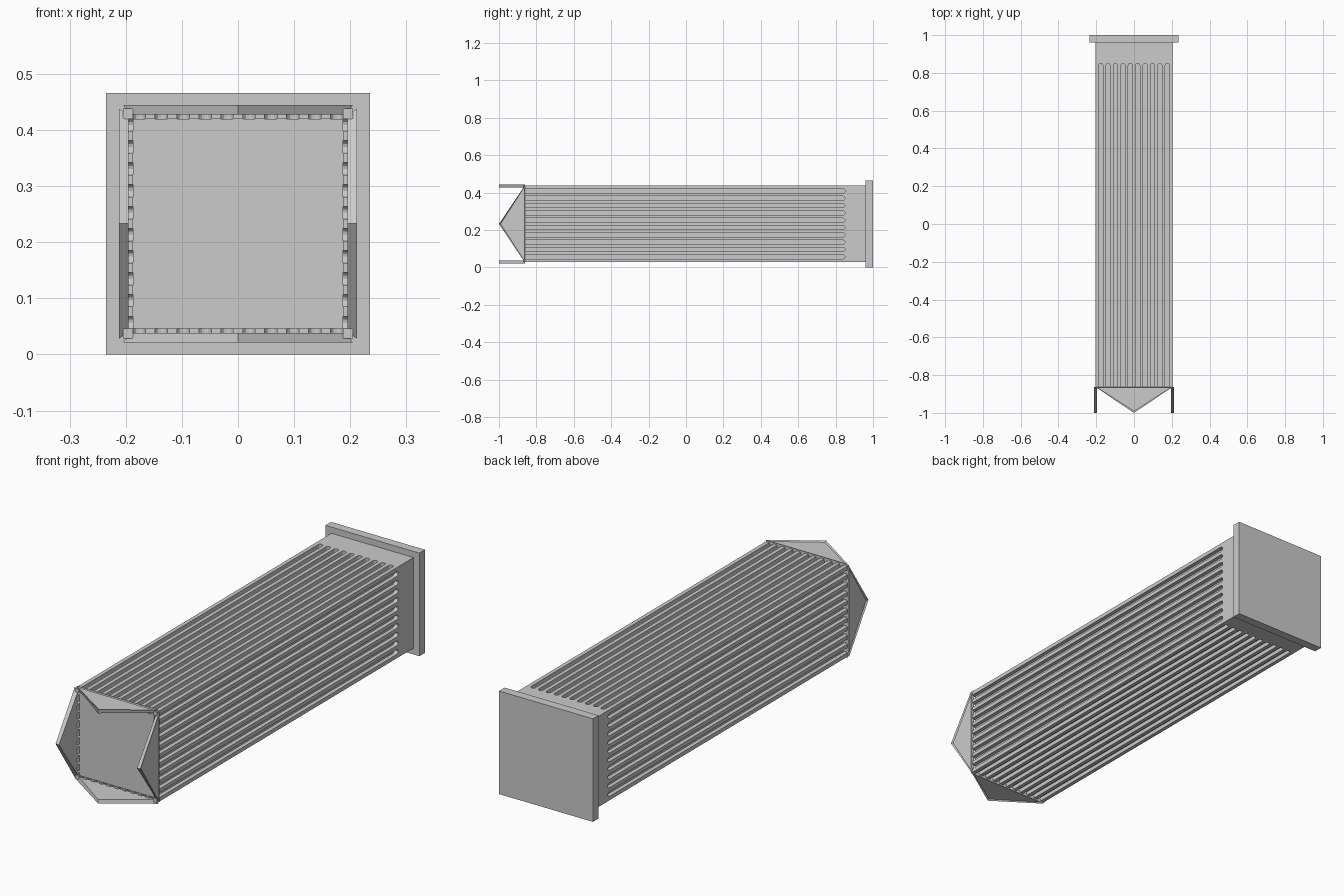
import bpy, bmesh, math
from mathutils import Matrix, Vector

cube = bpy.data.objects.get("Cube")
if cube:
    bpy.data.objects.remove(cube, do_unlink=True)

MID = 0.233            # height of the long axis
HALF, CORE = 0.205, 0.187
FRONT, COLLAR, BACK = -0.87, 0.85, 0.96
SLOTS, SLOT_R = 10, 0.011

grey = bpy.data.materials.new("plain grey")
grey.use_nodes = True
grey.diffuse_color = (0.6, 0.6, 0.6, 1)
grey.node_tree.nodes["Principled BSDF"].inputs["Base Color"].default_value = (0.6, 0.6, 0.6, 1)


def finish(name, bm, turn=0):
    """Turn a part about the long axis, lift it and link it."""
    bmesh.ops.recalc_face_normals(bm, faces=bm.faces)
    bm.transform(Matrix.Translation((0, 0, MID)) @ Matrix.Rotation(turn, 4, 'Y'))
    mesh = bpy.data.meshes.new(name)
    bm.to_mesh(mesh)
    bm.free()
    mesh.materials.append(grey)
    ob = bpy.data.objects.new(name, mesh)
    bpy.context.collection.objects.link(ob)


def box(name, x0, x1, y0, y1, z0, z1):
    bm = bmesh.new()
    bmesh.ops.create_cube(bm, size=1)
    bm.transform(Matrix.Translation(((x0 + x1) / 2, (y0 + y1) / 2, (z0 + z1) / 2))
                 @ Matrix.Diagonal((x1 - x0, y1 - y0, z1 - z0, 1)))
    finish(name, bm)


def ribbed_panel(name, turn):
    """Comb outline with round slot ends, extruded outward."""
    pitch = (2 * CORE - 2 * SLOT_R) / (SLOTS - 1)
    pts = [(-CORE, BACK)]
    for i in range(SLOTS):
        c = -CORE + SLOT_R + i * pitch
        if i > 0:
            pts.append((c - SLOT_R, FRONT))
        for k in range(7):
            a = math.pi * (1 - k / 6)
            pts.append((c + SLOT_R * math.cos(a), COLLAR - SLOT_R + SLOT_R * math.sin(a)))
        if i < SLOTS - 1:
            pts.append((c + SLOT_R, FRONT))
    pts.append((CORE, BACK))
    bm = bmesh.new()
    face = bm.faces.new([bm.verts.new((x, y, CORE)) for x, y in pts])
    ext = bmesh.ops.extrude_face_region(bm, geom=[face])
    moved = [g for g in ext["geom"] if isinstance(g, bmesh.types.BMVert)]
    bmesh.ops.translate(bm, verts=moved, vec=Vector((0, 0, HALF - CORE)))
    bmesh.ops.triangulate(bm, faces=[f for f in bm.faces if len(f.verts) > 4])
    finish(name, bm, turn)


def end_flap(name, turn):
    """Triangular flap with a thin raised rim on its outer side."""
    bm = bmesh.new()
    rings = []
    for half, z in ((0.193, 0.195), (HALF, 0.212)):
        rings.append([bm.verts.new(p) for p in
                      ((-half, -0.862, z), (0, -1, z), (half, -0.862, z))])
    low, high = rings
    bm.faces.new(low[::-1])
    outer = bm.faces.new(high)
    for i in range(3):
        j = (i + 1) % 3
        bm.faces.new((low[i], low[j], high[j], high[i]))
    bmesh.ops.recalc_face_normals(bm, faces=bm.faces)
    bmesh.ops.inset_region(bm, faces=[outer], thickness=0.009, depth=0)
    bmesh.ops.translate(bm, verts=outer.verts[:], vec=Vector((0, 0, -0.005)))
    finish(name, bm, turn)


# Solid core and square back plate
box("core", -CORE, CORE, FRONT + 0.004, BACK, -CORE, CORE)
box("back_plate", -0.235, 0.235, BACK, 1, -MID, MID)

# Corner posts
for sx, side in ((-1, "right"), (1, "left")):
    for sz, level in ((-1, "lower"), (1, "upper")):
        x, z = sorted((sx * CORE, sx * HALF)), sorted((sz * CORE, sz * HALF))
        box(f"corner_post_{level}_{side}", x[0], x[1], FRONT, BACK, z[0], z[1])

# Ribbed panels and front flaps on the four sides
for k, side in enumerate(("top", "left", "bottom", "right")):
    ribbed_panel(f"ribbed_panel_{side}", k * math.pi / 2)
    end_flap(f"end_flap_{side}", k * math.pi / 2)
